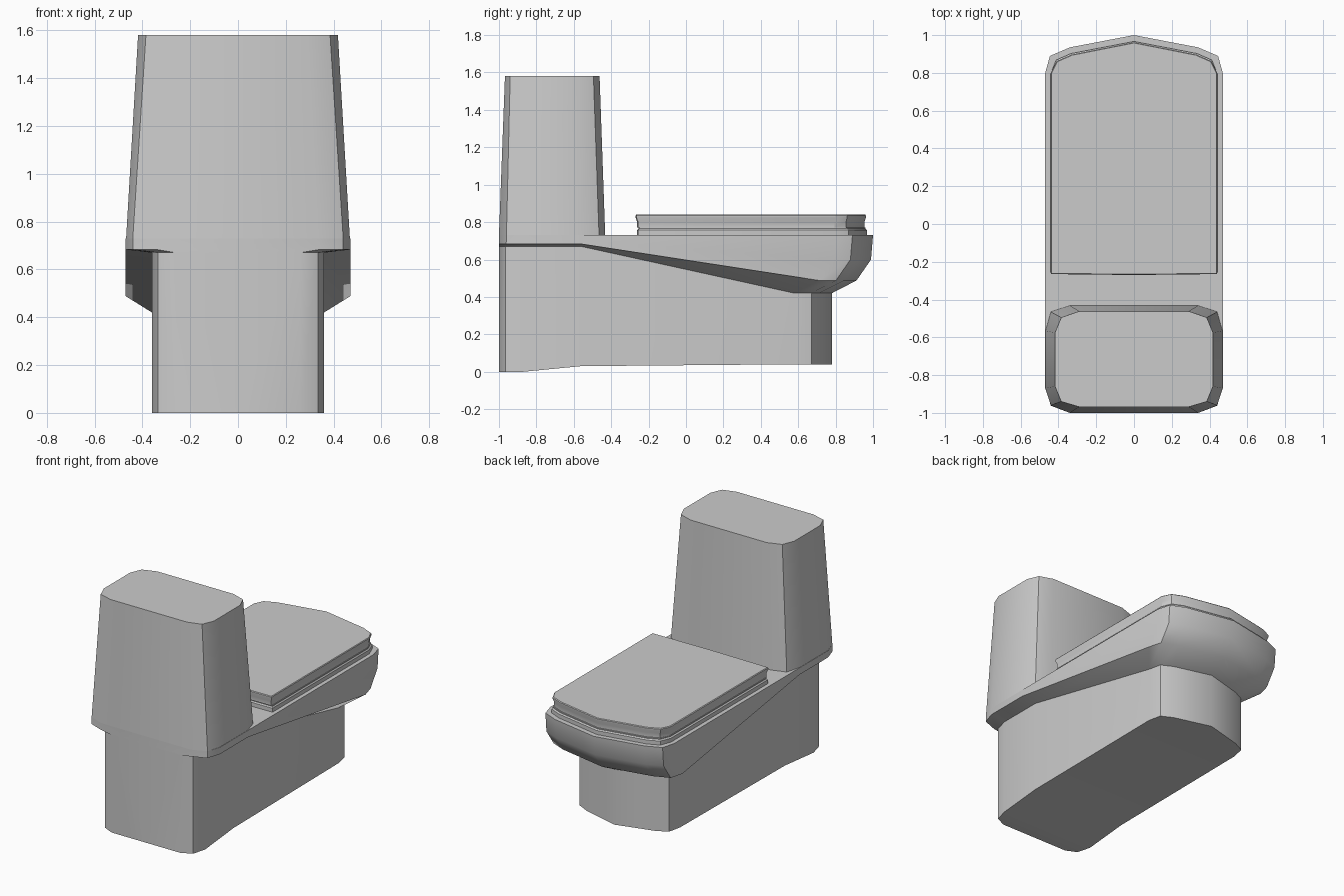
import bpy, bmesh, math

if "Cube" in bpy.data.objects:
    bpy.data.objects.remove(bpy.data.objects["Cube"])


def loft(name, rings, angle=35):
    """Loft right-half rings (first and last point on x = 0), mirrored to the left."""
    bm = bmesh.new()
    full = []
    for ring in rings:
        right = [bm.verts.new(p) for p in ring]
        left = [bm.verts.new((-x, y, z)) for x, y, z in ring[1:-1]]
        full.append((right, [right[0]] + left + [right[-1]]))
    # side walls
    for (r0, l0), (r1, l1) in zip(full, full[1:]):
        for a, b in ((r0, r1), (l0, l1)):
            for i in range(len(a) - 1):
                bm.faces.new((a[i], a[i + 1], b[i + 1], b[i]))
    # caps made of strips from right to left
    for r, l in (full[0], full[-1]):
        for i in range(len(r) - 1):
            quad = list(dict.fromkeys((r[i], r[i + 1], l[i + 1], l[i])))
            bm.faces.new(quad)
    bmesh.ops.recalc_face_normals(bm, faces=bm.faces)
    mesh = bpy.data.meshes.new(name)
    bm.to_mesh(mesh)
    bm.free()
    obj = bpy.data.objects.new(name, mesh)
    bpy.context.collection.objects.link(obj)
    bpy.ops.object.select_all(action='DESELECT')
    obj.select_set(True)
    bpy.context.view_layer.objects.active = obj
    bpy.ops.object.shade_smooth_by_angle(angle=math.radians(angle))
    return obj


def piecewise(y, pts):
    for (y0, z0), (y1, z1) in zip(pts, pts[1:]):
        if y <= y1:
            t = max(0, (y - y0) / (y1 - y0))
            return z0 + t * (z1 - z0)
    return pts[-1][1]


# Bowl and pedestal: rim plan flares out from the pedestal plan
RIM_Z = 0.73
rim = [(0, -1), (.34, -1), (.44, -.96), (.47, -.87), (.47, -.56),
       (.47, .8), (.445, .89), (.34, .935), (0, 1)]
base = [(0, -1), (.26, -1), (.335, -.965), (.36, -.87), (.36, -.56),
        (.36, .58), (.34, .67), (.26, .71), (0, .78)]
foot = [(-.87, 0), (-.56, .03), (.58, .04)]
shoulder = [(-.56, .67), (.58, .42)]

rings = [[(x, y, piecewise(y, foot)) for x, y in base]]
# (depth fraction, sideways flare, lengthways flare)
for f, tx, ty in ((1, 0, 0), (.78, 1, .6), (.42, 1, .95), (0, 1, 1)):
    ring = []
    for (bx, by), (rx, ry) in zip(base, rim):
        z = RIM_Z - f * (RIM_Z - piecewise(by, shoulder))
        ring.append((bx + tx * (rx - bx), by + ty * (ry - by), z))
    rings.append(ring)
loft("bowl_and_pedestal", rings)

# Tank: tapered rounded box
tank_low = [(0, -1), (.34, -1), (.44, -.96), (.468, -.87),
            (.468, -.565), (.44, -.465), (.34, -.432), (0, -.432)]
tank_top = [(0, -.968), (.29, -.968), (.385, -.94), (.418, -.86),
            (.418, -.575), (.385, -.495), (.29, -.462), (0, -.462)]
loft("tank", [[(x, y, RIM_Z) for x, y in tank_low],
              [(x, y, 1.58) for x, y in tank_top]])


# Seat and lid: stacked layers sharing one plan
def layered(name, half_width, nose, layers):
    plan = [(0, -.27), (half_width, -.265), (half_width, .8),
            (half_width - .03, nose - .1), (half_width - .11, nose - .065), (0, nose)]
    cy = .35
    loft(name, [[(x * (1 - d / half_width), cy + (y - cy) * (1 - d / .61), z)
                 for x, y in plan] for d, z in layers], 25)


layered("seat", .45, .975, [(.008, .73), (.008, .757), (.015, .765), (.015, .772)])
layered("lid", .44, .962, [(.008, .772), (.008, .802), (0, .825), (0, .835), (.004, .84)])
